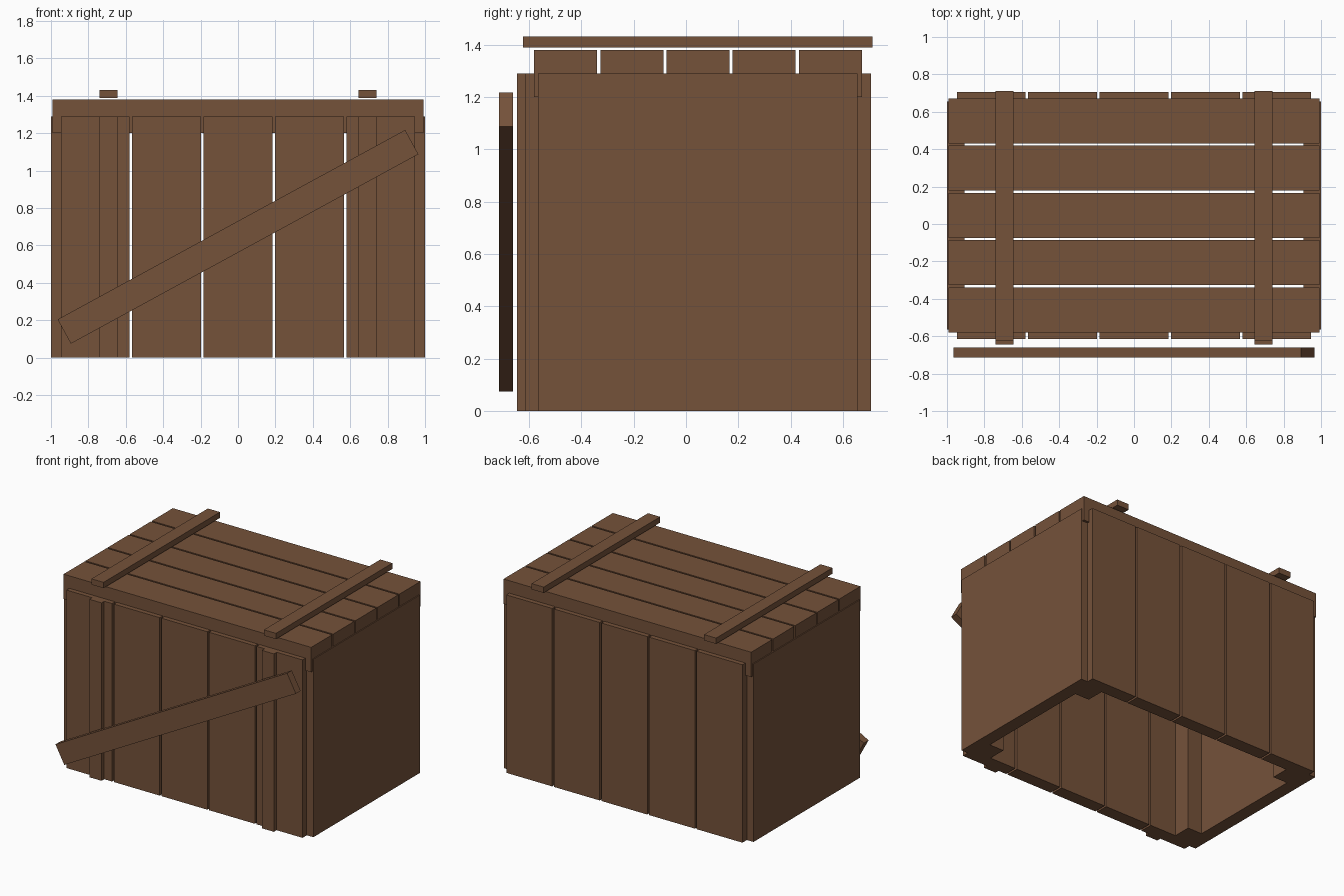
import bpy
import math
from mathutils import Matrix

default = bpy.data.objects.get("Cube")
if default:
    bpy.data.objects.remove(default, do_unlink=True)

wood = bpy.data.materials.new("brown_wood")
colour = (0.178, 0.084, 0.042, 1)
wood.use_nodes = True
wood.diffuse_color = colour
wood.node_tree.nodes["Principled BSDF"].inputs["Base Color"].default_value = colour


def plank(name, x, y, z):
    """Flat-faced box given its (low, high) range on each axis."""
    centre = [sum(r) / 2 for r in (x, y, z)]
    size = [r[1] - r[0] for r in (x, y, z)]
    bpy.ops.mesh.primitive_cube_add(size=1, location=centre)
    obj = bpy.context.object
    obj.name = name
    obj.data.transform(Matrix.Diagonal((*size, 1)))
    obj.data.materials.append(wood)
    return obj


def spaced(low, high, count, gap):
    """Equal board ranges between two limits with gaps between them."""
    pitch = (high - low + gap) / count
    return [(low + i * pitch, low + (i + 1) * pitch - gap) for i in range(count)]


def mirrored(r, side):
    return tuple(sorted((r[0] * side, r[1] * side)))


WALL = (0, 1.29)

# Upright boards on the front and back
for i, span in enumerate(spaced(-0.947, 0.947, 5, 0.014)):
    plank(f"front_board_{i + 1}", span, (-0.614, -0.52), WALL)
    plank(f"back_board_{i + 1}", span, (0.61, 0.706), WALL)

# Lid boards
for i, span in enumerate(spaced(-0.58, 0.672, 5, 0.012)):
    plank(f"lid_board_{i + 1}", (-0.993, 0.993), span, (1.2, 1.38))

# End panels, corner posts, front battens and lid battens on both sides
for side, label in ((1, "left"), (-1, "right")):
    plank(f"{label}_end_panel", mirrored((0.905, 1), side), (-0.565, 0.655), WALL)
    post = mirrored((0.79, 0.92), side)
    plank(f"{label}_front_post", post, (-0.54, -0.39), (0, 1.25))
    plank(f"{label}_back_post", post, (0.48, 0.63), (0, 1.25))
    batten = mirrored((0.643, 0.74), side)
    plank(f"{label}_front_batten", batten, (-0.645, -0.6), WALL)
    plank(f"{label}_lid_batten", batten, (-0.622, 0.712), (1.388, 1.43))

# Diagonal brace across the front
brace = plank("diagonal_brace", (-1.058, 1.058), (-0.714, -0.66), (0.572, 0.72))
brace.rotation_euler.y = -math.radians(28.6)
